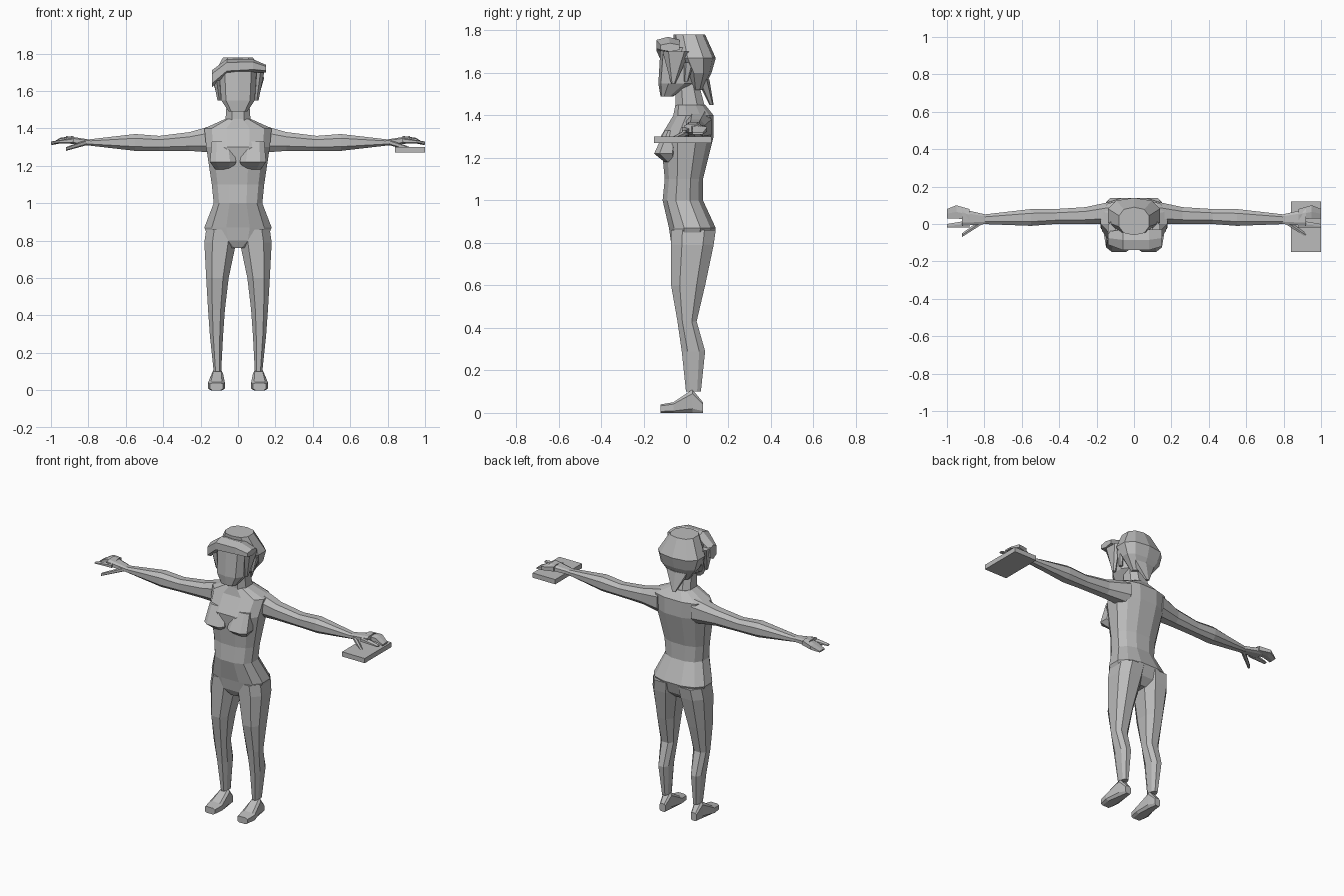
import bpy, bmesh, math
from mathutils import Vector

cube = bpy.data.objects.get("Cube")
if cube:
    bpy.data.objects.remove(cube, do_unlink=True)

grey = bpy.data.materials.new("plain grey")
grey.use_nodes = True
tone = (0.5, 0.5, 0.5, 1)
grey.diffuse_color = tone
grey.node_tree.nodes["Principled BSDF"].inputs["Base Color"].default_value = tone


def section_outline(sides, power):
    """Rounded polygon that fills the square from minus one to one."""
    outline = []
    for index in range(sides):
        angle = math.tau * (index + 0.5) / sides
        corner = [math.copysign(abs(value) ** power, value)
                  for value in (math.cos(angle), math.sin(angle))]
        outline.append(corner)
    widest = max(abs(u) for u, v in outline)
    tallest = max(abs(v) for u, v in outline)
    return [(u / widest, v / tallest) for u, v in outline]


def place(axis, along, across, upward):
    """Turn section coordinates into a point for a part running along the axis."""
    if axis == "x":
        return Vector((along, across, upward))
    if axis == "y":
        return Vector((across, along, upward))
    return Vector((across, upward, along))


def loft(name, axis, stations, sides=8, power=0.8, mirror=1):
    """Bridge sections; each is a position, then low and high on the other two axes."""
    mesh_data = bmesh.new()
    outline = section_outline(sides, power)
    rings = []
    for along, left, right, low, high in stations:
        ring = []
        for u, v in outline:
            across = (left + right + u * (right - left)) / 2
            upward = (low + high + v * (high - low)) / 2
            point = place(axis, along, across, upward)
            point.x *= mirror
            ring.append(mesh_data.verts.new(point))
        rings.append(ring)
    for lower, upper in zip(rings, rings[1:]):
        for index in range(sides):
            before = index - 1
            mesh_data.faces.new((lower[before], lower[index], upper[index], upper[before]))
    for end_ring in (rings[0], rings[-1]):
        mesh_data.faces.new(end_ring)
    bmesh.ops.recalc_face_normals(mesh_data, faces=mesh_data.faces)
    mesh = bpy.data.meshes.new(name)
    mesh_data.to_mesh(mesh)
    mesh_data.free()
    mesh.materials.append(grey)
    bpy.context.collection.objects.link(bpy.data.objects.new(name, mesh))


def centred_loft(name, rows, sides=8, power=0.8):
    """Upright part with equal sides; each row is height, half width, front, back."""
    stations = [(height, -half, half, -front, back) for height, half, front, back in rows]
    loft(name, "z", stations, sides, power)


# Torso, neck and head
centred_loft("torso", [
    (.76, .05, .05, .08), (.8, .15, .07, .12), (.87, .18, .08, .14),
    (1, .13, .11, .08), (1.1, .14, .1, .08), (1.3, .17, .12, .13),
    (1.4, .18, .06, .13), (1.45, .07, .05, .09)], sides=12)
centred_loft("neck", [(1.4, .07, .05, .1), (1.55, .06, .05, .06)])
centred_loft("head", [
    (1.49, .05, .12, -.06), (1.55, .09, .13, .04), (1.72, .1, .12, .09)],
    sides=10, power=0.7)

# Hair cap, swept fringe and nape lock
centred_loft("hair_cap", [
    (1.52, .06, -.03, .08), (1.6, .12, 0, .12), (1.67, .14, .05, .14),
    (1.78, .08, .06, .09)], sides=10)
loft("hair_fringe", "x", [
    (-.14, -.11, -.04, 1.62, 1.71), (-.06, -.14, -.03, 1.69, 1.77),
    (.08, -.14, -.03, 1.7, 1.77), (.15, -.12, -.03, 1.7, 1.74)], sides=6)
centred_loft("nape_lock", [(1.45, .01, -.11, .13), (1.57, .07, -.05, .11)], sides=6)

for side, sign in (("left", 1), ("right", -1)):
    # Head sides
    loft(side + "_hair_lock", "z", [
        (1.55, .09, .11, -.07, -.05), (1.7, .1, .14, -.11, .02)], sides=6, mirror=sign)
    loft(side + "_ear", "z", [
        (1.56, .09, .11, -.01, .01), (1.65, .1, .13, -.01, .04)], sides=6, mirror=sign)

    # Chest
    loft(side + "_breast", "z", [
        (1.18, .03, .12, -.1, -.04), (1.22, .01, .15, -.15, -.04),
        (1.33, .03, .14, -.1, -.03)], power=0.7, mirror=sign)

    # Arm and hand
    loft(side + "_arm", "x", [
        (.12, 0, .12, 1.27, 1.42), (.26, 0, .09, 1.28, 1.38),
        (.42, 0, .08, 1.28, 1.36), (.55, -.01, .08, 1.28, 1.37),
        (.81, 0, .05, 1.31, 1.34)], mirror=sign)
    loft(side + "_palm", "x", [
        (.79, 0, .05, 1.31, 1.34), (.92, -.01, .08, 1.32, 1.36)],
        power=0.6, mirror=sign)
    loft(side + "_fingers", "x", [
        (.88, .02, .08, 1.32, 1.36), (.95, .03, .1, 1.32, 1.35),
        (1, .03, .08, 1.31, 1.32)], sides=6, power=0.5, mirror=sign)
    loft(side + "_index_finger", "x", [
        (.88, -.02, .02, 1.32, 1.35), (1, -.02, 0, 1.32, 1.33)], sides=6, mirror=sign)
    loft(side + "_thumb", "x", [
        (.81, 0, .03, 1.31, 1.34), (.92, -.07, -.05, 1.28, 1.3)], sides=6, mirror=sign)

    # Leg and foot
    loft(side + "_leg", "z", [
        (.1, .09, .13, 0, .07), (.29, .08, .15, -.02, .09),
        (.43, .07, .16, -.04, .05), (.6, .05, .17, -.07, .09),
        (.79, .01, .18, -.07, .13), (.86, 0, .17, -.07, .14)], mirror=sign)
    loft(side + "_foot", "y", [
        (-.12, .08, .15, 0, .04), (-.06, .07, .16, 0, .05),
        (.03, .08, .14, 0, .11), (.08, .09, .13, 0, .05)], power=0.5, mirror=sign)

# Flat tablet under the left hand
loft("tablet", "z", [(1.27, .84, 1, -.15, .12), (1.3, .84, 1, -.15, .12)], sides=4)
